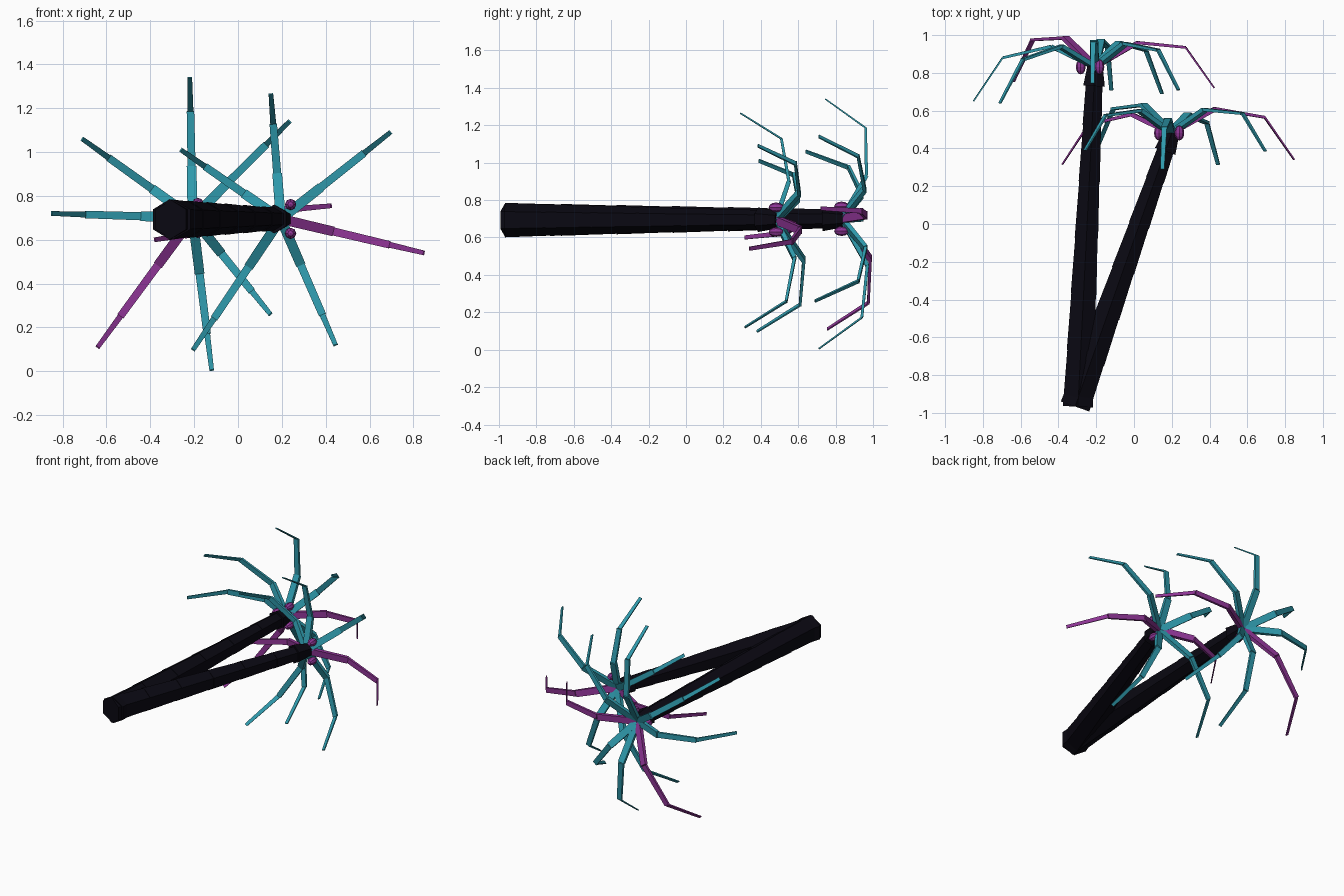
import bpy, bmesh, math
from mathutils import Vector, Matrix

if "Cube" in bpy.data.objects:
    bpy.data.objects.remove(bpy.data.objects["Cube"])


def material(name, rgb):
    m = bpy.data.materials.new(name)
    m.diffuse_color = (*rgb, 1)
    m.use_nodes = True
    m.node_tree.nodes["Principled BSDF"].inputs["Base Color"].default_value = m.diffuse_color
    return m


BARK = material("dark_bark", (0.003, 0.0025, 0.006))
TEAL = material("teal_leaf", (0.028, 0.32, 0.41))
PURPLE = material("purple_leaf", (0.27, 0.035, 0.30))


def finish(bm, name, mat):
    bmesh.ops.recalc_face_normals(bm, faces=bm.faces)
    me = bpy.data.meshes.new(name)
    bm.to_mesh(me)
    bm.free()
    me.materials.append(mat)
    ob = bpy.data.objects.new(name, me)
    bpy.context.collection.objects.link(ob)
    return ob


def basis(origin, x, y, z):
    m = Matrix((x, y, z)).transposed().to_4x4()
    m.translation = origin
    return m


def hex_piece(bm, a, b, r1, r2):
    # six-sided frustum from a to b with a corner pointing up
    d = (b - a).normalized()
    side = d.cross(Vector((0, 0, 1))).normalized()
    up = side.cross(d)
    bmesh.ops.create_cone(bm, cap_ends=True, segments=6, radius1=r1, radius2=r2,
                          depth=(b - a).length,
                          matrix=basis((a + b) / 2, side, up, d))


def trunk(name, a, b, n):
    bm = bmesh.new()
    for i in range(n):
        p, q = a.lerp(b, i / n), a.lerp(b, (i + 1) / n)
        r = 0.092 + (0.058 - 0.092) * i / (n - 1)
        hex_piece(bm, p, q, r, r - 0.01)
    # flared crown
    d = (b - a).normalized()
    hex_piece(bm, b - d * 0.09, b + d * 0.02, 0.066, 0.046)
    finish(bm, name, BARK)


def frond(name, base, tip, mid_y, knee_y, mat):
    # three flat tapering blades along a bent path
    out = Vector((tip.x - base.x, 0, tip.z - base.z))
    wide = out.normalized().cross(Vector((0, 1, 0)))
    knee, mid = base + out * 0.36, base + out * 0.76
    knee.y, mid.y = knee_y, mid_y
    path = [base, knee, mid, tip]
    widths = [(0.046, 0.044), (0.037, 0.034), (0.027, 0.021)]
    thick = [(0.026, 0.022), (0.017, 0.014), (0.009, 0.007)]
    bm = bmesh.new()
    for i in range(3):
        a, b = path[i], path[i + 1]
        n = (b - a).normalized().cross(wide)
        rings = []
        for p, w, t in zip((a, b), widths[i], thick[i]):
            rings.append([bm.verts.new(p + wide * w / 2 * sx + n * t / 2 * sy)
                          for sx, sy in ((-1, -1), (1, -1), (1, 1), (-1, 1))])
        for k in range(4):
            j = (k + 1) % 4
            bm.faces.new((rings[0][k], rings[0][j], rings[1][j], rings[1][k]))
        bm.faces.new(rings[0][::-1])
        bm.faces.new(rings[1])
    finish(bm, name, mat)


def coconut(name, c):
    bm = bmesh.new()
    bmesh.ops.create_uvsphere(bm, u_segments=8, v_segments=6, radius=1,
                              matrix=Matrix.Translation(c)
                              @ Matrix.Diagonal((0.026, 0.040, 0.026, 1))
                              @ Matrix.Rotation(math.pi / 2, 4, 'X'))
    finish(bm, name, PURPLE)


# per frond: tip x, tip z, tip y, mid y, knee y, colour
TREES = {
    "tall": (Vector((-0.297, -0.967, 0.693)), Vector((-0.207, 0.82, 0.70)), 6,
             (0.024, -0.075), [
        (-0.85, 0.72, 0.65, 0.88, 0.94, TEAL),
        (-0.71, 1.06, 0.64, 0.87, 0.94, TEAL),
        (-0.64, 0.11, 0.755, 0.975, 0.985, PURPLE),
        (-0.22, 1.34, 0.745, 0.96, 0.965, TEAL),
        (0.235, 1.14, 0.71, 0.92, 0.955, TEAL),
        (0.425, 0.755, 0.72, 0.935, 0.96, PURPLE),
        (0.148, 0.26, 0.69, 0.92, 0.96, TEAL),
        (-0.12, 0.005, 0.71, 0.94, 0.97, TEAL)]),
    "short": (Vector((-0.312, -0.966, 0.693)), Vector((0.195, 0.47, 0.695)), 6,
              (0.045, -0.063), [
        (0.15, 1.265, 0.29, 0.51, 0.55, TEAL),
        (0.695, 1.09, 0.385, 0.585, 0.605, TEAL),
        (0.848, 0.54, 0.34, 0.565, 0.61, PURPLE),
        (0.445, 0.12, 0.315, 0.535, 0.58, TEAL),
        (-0.205, 0.098, 0.38, 0.61, 0.63, TEAL),
        (-0.38, 0.60, 0.315, 0.525, 0.58, PURPLE),
        (-0.26, 1.01, 0.39, 0.575, 0.60, TEAL)]),
}

for tree, (foot, top, n, (right, left), leaves) in TREES.items():
    trunk(tree + "_trunk", foot, top, n)
    for i, (x, z, y, my, ky, mat) in enumerate(leaves):
        frond(f"{tree}_frond_{i + 1}", top + Vector((0, 0.01, 0)),
              Vector((x, y, z)), my, ky, mat)
    # three coconuts around the crown
    for i, (dx, dz) in enumerate(((right, 0.066), (left, 0), (right, -0.066))):
        coconut(f"{tree}_coconut_{i + 1}", top + Vector((dx, 0.012, dz)))
